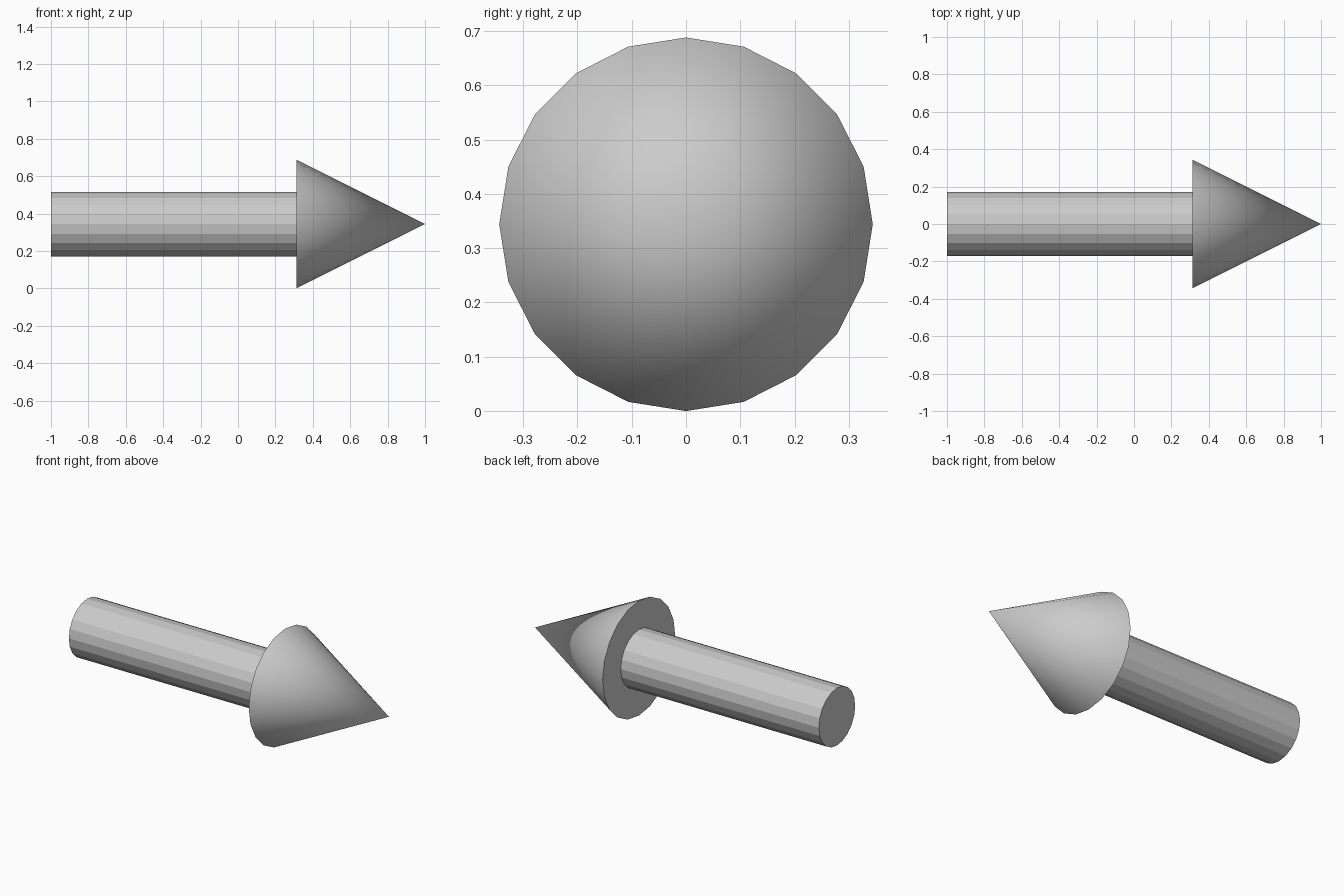
import bpy
from math import radians

if "Cube" in bpy.data.objects:
    bpy.data.objects.remove(bpy.data.objects["Cube"])

SIDES = 20
RADIUS = 0.344      # arrow head radius, also the axis height
NECK_X = 0.312      # where the shaft meets the head


def x_cone(name, x0, x1, r0, r1):
    """Cone or cylinder lying along x, from x0 to x1."""
    bpy.ops.mesh.primitive_cone_add(
        vertices=SIDES, radius1=r0, radius2=r1, depth=x1 - x0,
        location=((x0 + x1) / 2, 0, RADIUS), rotation=(0, radians(90), 0))
    ob = bpy.context.object
    ob.name = name
    return ob


# Flat-faced shaft
x_cone("arrow_shaft", -1.0, NECK_X, RADIUS / 2, RADIUS / 2)

# Smooth pointed head with a sharp base edge
x_cone("arrow_head", NECK_X, 1.0, RADIUS, 0)
bpy.ops.object.shade_smooth_by_angle(angle=radians(30))
